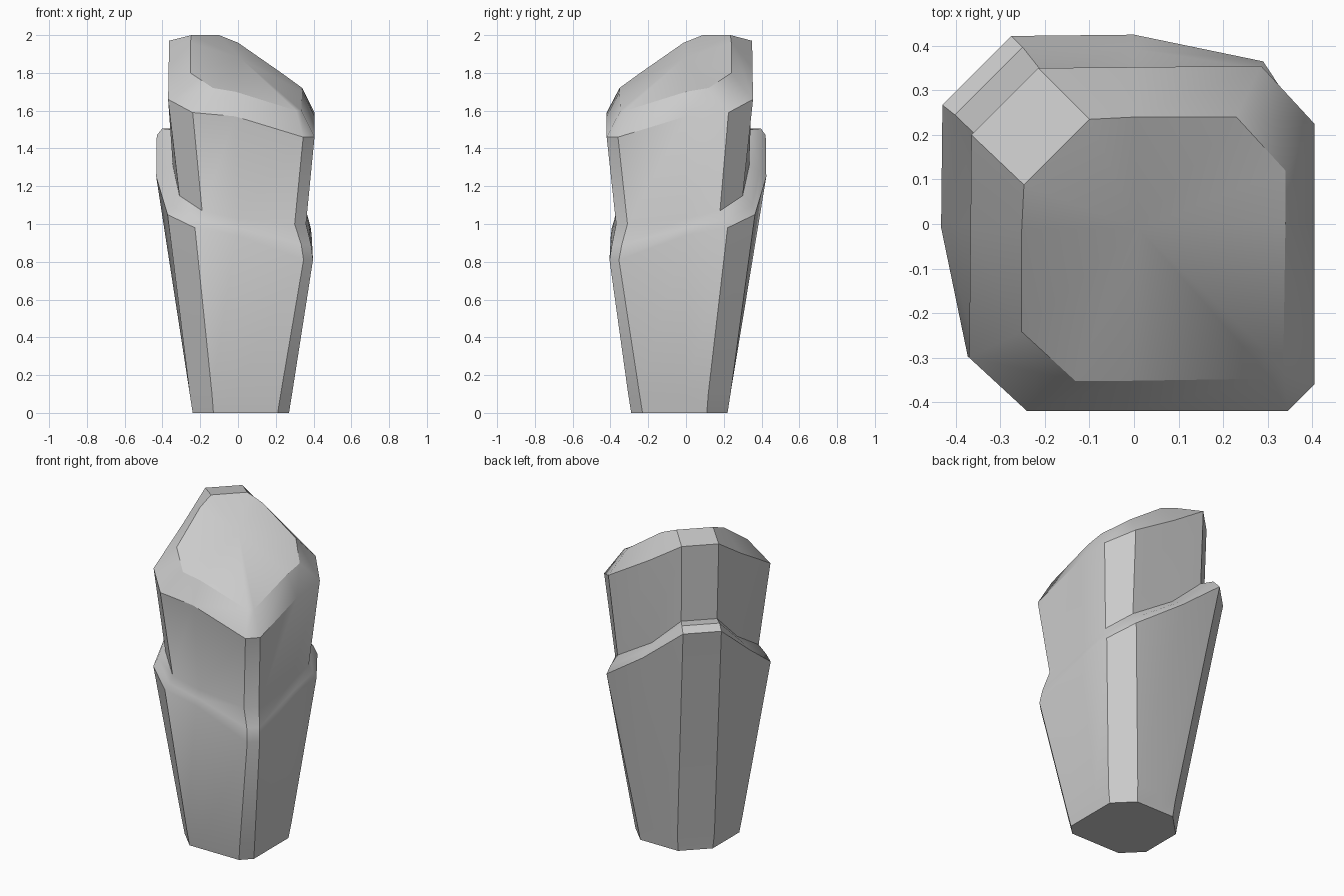
import bpy, bmesh, math

if "Cube" in bpy.data.objects:
    bpy.data.objects.remove(bpy.data.objects["Cube"])

def full_ring(half, k):
    # the cross-section mirrors over its diagonal; k nudges the mirror plane
    mirrored = [(-y - k, -x - k, z) for x, y, z in reversed(half)]
    return half + mirrored

# Half cross-sections, from the front right corner round to the back left corner
foot = [(.27, -.23, 0), (.27, 0, 0), (.27, .11, 0), (.16, .22, 0), (0, .22, 0), (-.1, .22, 0)]
foot_top = [(x * 1.06, y * 1.07, .1) for x, y, z in foot]
lip = [(.397, -.355, .81), (.39, 0, .94), (.385, .22, .98), (.29, .365, 1.05), (0, .425, 1.25), (-.275, .422, 1.47)]
lip_inner = [(.387, -.34, .89), (.378, 0, .98), (.375, .2, 1.02), (.275, .35, 1.1), (0, .393, 1.28), (-.25, .397, 1.505)]
block_base = [(.36, -.31, 1.0), (.36, 0, 1.03), (.36, .18, 1.07), (.26, .3, 1.15), (0, .335, 1.31), (-.205, .34, 1.5)]
block_top = [(.405, -.36, 1.46), (.405, 0, 1.57), (.405, .225, 1.59), (.285, .355, 1.66), (0, .352, 1.83), (-.215, .35, 1.97)]
crown = [(.335, -.32, 1.6), (.34, 0, 1.7), (.34, .12, 1.72), (.23, .24, 1.8), (0, .24, 1.96), (-.1, .235, 2.0)]

bm = bmesh.new()
rings = [[bm.verts.new(p) for p in full_ring(h, k)] for h, k in
         ((foot, .02), (foot_top, .02), (lip, .008), (lip_inner, .005),
          (block_base, .01), (block_top, .015), (crown, .012))]
n = len(rings[0])

# Walls between neighbouring sections
for low, high in zip(rings, rings[1:]):
    for i in range(n):
        j = (i + 1) % n
        bm.faces.new((low[i], low[j], high[j], high[i]))

# Flat bottom and domed top
bm.faces.new(rings[0][::-1])
centre = bm.verts.new((.01, -.01, 1.88))
for i in range(n):
    bm.faces.new((rings[-1][i], rings[-1][(i + 1) % n], centre))
bmesh.ops.recalc_face_normals(bm, faces=bm.faces)

mesh = bpy.data.meshes.new("sheathed_block")
bm.to_mesh(mesh)
bm.free()
obj = bpy.data.objects.new("sheathed_block", mesh)
bpy.context.collection.objects.link(obj)
bpy.context.view_layer.objects.active = obj
obj.select_set(True)
bpy.ops.object.shade_smooth_by_angle(angle=math.radians(32))
